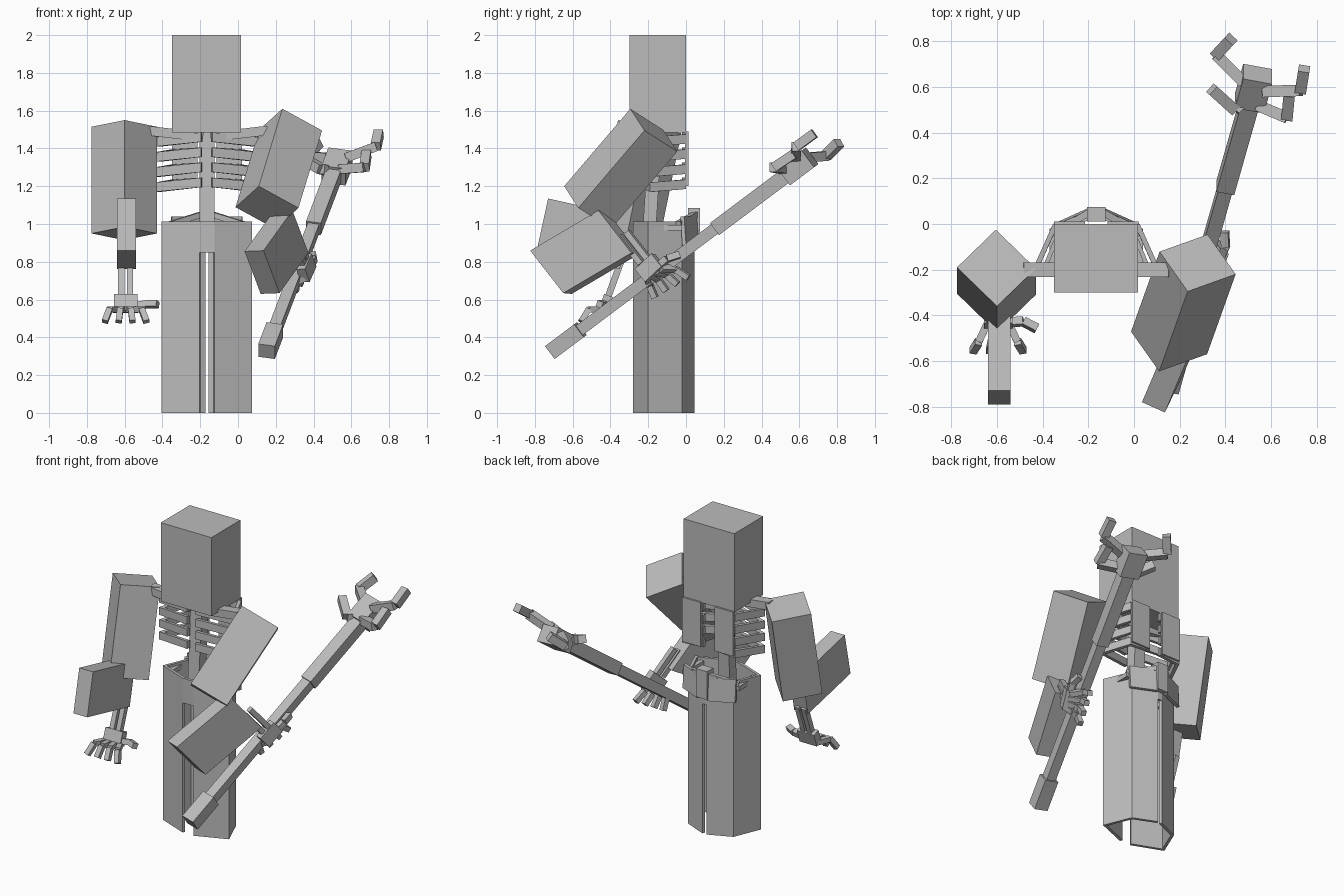
import bpy, bmesh
from mathutils import Vector as V

cube = bpy.data.objects.get("Cube")
if cube:
    bpy.data.objects.remove(cube, do_unlink=True)

grey = bpy.data.materials.new("plain_grey")
grey.use_nodes = True
grey.diffuse_color = (0.5, 0.5, 0.5, 1)
grey.node_tree.nodes["Principled BSDF"].inputs["Base Color"].default_value = (0.5, 0.5, 0.5, 1)

CX = -0.165  # body centre line


def finish(name, bm, centred=False):
    """Turn a bmesh into a named object; centred ones are mirrored over the body."""
    me = bpy.data.meshes.new(name)
    bm.to_mesh(me)
    bm.free()
    me.materials.append(grey)
    ob = bpy.data.objects.new(name, me)
    bpy.context.collection.objects.link(ob)
    if centred:
        ob.location.x = CX
    return ob


def mirror(ob):
    ob.modifiers.new("mirror", 'MIRROR')
    return ob


def block(name, corner, a, b, c, centred=False):
    """Box from one corner and its three edge vectors."""
    bm = bmesh.new()
    bmesh.ops.create_cube(bm, size=1)
    corner, a, b, c = map(V, (corner, a, b, c))
    for v in bm.verts:
        k = v.co + V((0.5, 0.5, 0.5))
        v.co = corner + a * k.x + b * k.y + c * k.z
    bmesh.ops.recalc_face_normals(bm, faces=bm.faces)
    return finish(name, bm, centred)


def beam(name, p, q, width, depth, side=(1, 0, 0), centred=False):
    """Box running from p to q, its width lying along the side direction."""
    p, q, side = V(p), V(q), V(side)
    d = (q - p).normalized()
    s = (side - d * side.dot(d)).normalized()
    t = d.cross(s)
    return block(name, p - s * width / 2 - t * depth / 2,
                 s * width, t * depth, q - p, centred)


def chain(name, pts, width, side):
    """Jointed finger made of overlapping beams."""
    for i, (p, q) in enumerate(zip(pts, pts[1:])):
        beam(f"{name}_{i + 1}", p, q, width, width, side)


def band(name, pts, height, thick):
    """Mirrored upright strip following a path around the body."""
    bm = bmesh.new()
    low = [bm.verts.new(p) for p in pts]
    top = [bm.verts.new(V(p) + V((0, 0, height))) for p in pts]
    for i in range(len(pts) - 1):
        bm.faces.new((low[i], low[i + 1], top[i + 1], top[i]))
    ob = finish(name, bm, True)
    so = ob.modifiers.new("thickness", 'SOLIDIFY')
    so.thickness, so.offset, so.use_even_offset = thick, -1, True
    return mirror(ob)


def hand(name, start, d, s, n):
    """Two arm bones, palm, four fingers and a thumb; d down, s sideways, n curl."""
    start, d, s, n = V(start), V(d).normalized(), V(s).normalized(), V(n).normalized()
    wrist, palm = start + d * 0.19, start + d * 0.25
    for k in (-1, 1):
        off = s * 0.023 * k
        beam(f"{name}_arm_bone_{k}", start + off, wrist + off, 0.032, 0.035, s)
    beam(f"{name}_palm", wrist, wrist + d * 0.09, 0.125, 0.05, s)
    for i in range(4):
        k = (i - 1.5) / 1.5
        base = palm + d * 0.02 + s * 0.048 * k
        knuckle = palm + d * 0.045 + n * 0.075 + s * 0.085 * k
        tip = knuckle + d * 0.075 + n * 0.015 + s * 0.025 * k
        chain(f"{name}_finger_{i + 1}", (base, knuckle, tip), 0.032, s)
    chain(f"{name}_thumb", (palm + s * 0.05, palm + s * 0.11 - d * 0.01,
                            palm + s * 0.17 + n * 0.03), 0.035, n)


# Head and spine
block("head", (-0.35, -0.3, 1.485), (0.367, 0, 0), (0, 0.3, 0), (0, 0, 0.515))
beam("spine", (CX, -0.2, 0.88), (CX, -0.16, 1.5), 0.08, 0.07)

# Hollow split trousers with the joined waist
band("trouser_leg", [(0.04, -0.28, 0), (0.24, -0.2, 0), (0.165, -0.02, 0),
                     (0.015, 0.045, 0)], 1.012, 0.018)
block("waist_front", (-0.04, -0.28, 0.85), (0.08, 0, 0), (0, 0.018, 0), (0, 0, 0.162), True)
block("waist_back", (-0.015, 0.027, 0.85), (0.03, 0, 0), (0, 0.018, 0), (0, 0, 0.12), True)

# Pelvis
block("sacrum", (-0.04, 0.01, 0.9), (0.08, 0, 0), (0, 0.065, 0), (0, 0, 0.185), True)
mirror(block("hip_wing", (0.03, 0.05, 0.89), (0.155, -0.07, 0), (0.005, 0.02, 0),
             (0, -0.01, 0.15), True))
mirror(beam("hip_rim", (0.03, 0.05, 1.05), (0.19, -0.04, 1.0), 0.03, 0.03, (0, 0, 1), True))
mirror(beam("hip_side", (0.19, -0.02, 0.98), (0.19, -0.2, 0.98), 0.03, 0.03, (0, 0, 1), True))

# Rib cage, collar bones and shoulder blades
for i in range(4):
    z = 1.17 + 0.08 * i
    band(f"rib_{i + 1}", [(0.03, -0.25, z + 0.025), (0.275, -0.19, z),
                          (0.19, 0, z + 0.015), (0.04, 0, z + 0.025)], 0.05, 0.022)
mirror(beam("collar_bone", (0.02, -0.2, 1.46), (0.32, -0.2, 1.495), 0.065, 0.05,
            (0, 1, 0), True))
mirror(block("shoulder_blade", (0.05, -0.005, 1.2), (0.135, 0, 0), (0, 0.017, 0),
             (0, 0, 0.29), True))

# Right arm
block("right_upper_arm", (-0.775, -0.19, 1.515), (0.175, -0.17, 0.035),
      (0.17, 0.165, -0.035), (0, -0.115, -0.565))
block("right_forearm", (-0.64, -0.73, 1.135), (0.1, 0, 0), (0, -0.06, -0.275),
      (0, 0.44, -0.098))
hand("right_hand", (-0.595, -0.345, 0.8), (0, -0.34, -0.94), (1, 0, 0), (0, -0.94, 0.34))

# Left arm
block("left_upper_arm", (0.235, -0.295, 1.61), (0.21, 0.075, -0.115),
      (-0.123, 0.174, -0.111), (-0.125, -0.35, -0.41))
block("left_forearm", (0.035, -0.78, 0.855), (0.1, -0.045, 0.004),
      (0.085, 0.175, -0.225), (0.153, 0.361, 0.213))
hand("left_hand", (0.295, -0.33, 0.945), (0.285, 0.59, -0.755),
     (0.33, 0.78, 0.47), (-0.91, 0.41, -0.03))


# Staff with grip, thick upper shaft and claw
low, high = V((0.155, -0.7, 0.335)), V((0.52, 0.58, 1.295))


def along(t):
    return low.lerp(high, t)


beam("staff_grip", along(-0.01), along(0.11), 0.09, 0.085)
beam("staff_shaft", along(0.1), along(0.68), 0.062, 0.062)
beam("staff_upper_shaft", along(0.67), along(0.98), 0.08, 0.08)
beam("claw_base", along(0.96), along(1.06), 0.13, 0.11)
claws = [
    [(0.48, 0.62, 1.35), (0.36, 0.74, 1.36), (0.425, 0.81, 1.43)],
    [(0.49, 0.55, 1.28), (0.44, 0.5, 1.29), (0.34, 0.59, 1.35)],
    [(0.57, 0.58, 1.35), (0.73, 0.585, 1.41), (0.745, 0.68, 1.48)],
    [(0.54, 0.52, 1.29), (0.67, 0.465, 1.3), (0.68, 0.57, 1.37)],
]
for i, pts in enumerate(claws):
    chain(f"claw_{i + 1}", pts, 0.05, (0, 0, 1))
